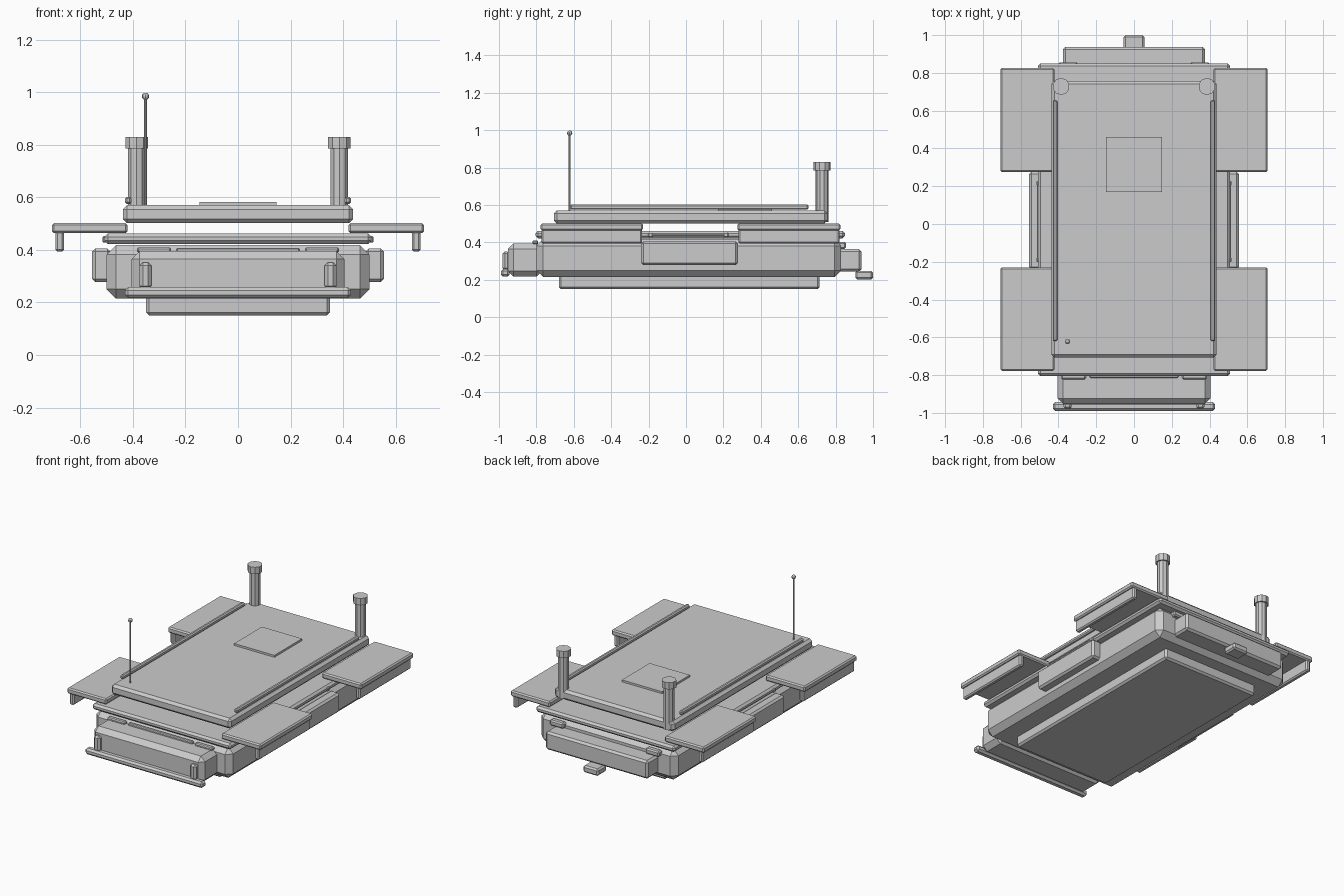
import bpy, bmesh
from mathutils import Matrix, Vector

if "Cube" in bpy.data.objects:
    bpy.data.objects.remove(bpy.data.objects["Cube"])


def finish(name, bm, bevel=0.0):
    if bevel:
        bmesh.ops.bevel(bm, geom=list(bm.edges), offset=bevel, segments=1,
                        affect='EDGES', clamp_overlap=True)
    mesh = bpy.data.meshes.new(name)
    bm.to_mesh(mesh)
    bm.free()
    obj = bpy.data.objects.new(name, mesh)
    bpy.context.collection.objects.link(obj)
    return obj


def box(name, x, y, z, bevel=0.01):
    """Chamfered box given as (min, max) ranges."""
    bm = bmesh.new()
    size = Vector([r[1] - r[0] for r in (x, y, z)])
    mid = Vector([(r[1] + r[0]) / 2 for r in (x, y, z)])
    bmesh.ops.create_cube(bm, size=1,
                          matrix=Matrix.Translation(mid) @ Matrix.Diagonal((*size, 1)))
    return finish(name, bm, bevel)


def pair(name, x, y, z, bevel=0.01):
    box(name + "_right", x, y, z, bevel)
    box(name + "_left", (-x[1], -x[0]), y, z, bevel)


def post(name, x, y, z, r, sides):
    bm = bmesh.new()
    bmesh.ops.create_cone(bm, cap_ends=True, segments=sides, radius1=r, radius2=r,
                          depth=z[1] - z[0],
                          matrix=Matrix.Translation((x, y, (z[0] + z[1]) / 2)))
    return finish(name, bm)


# Hull, belly and upper decks
box("belly_plate", (-.35, .35), (-.68, .715), (.15, .23), .012)
box("hull", (-.5, .5), (-.80, .83), (.215, .418), .036)
box("deck_slab", (-.508, .508), (-.805, .85), (.422, .462), .013)
box("roof", (-.438, .438), (-.707, .757), (.502, .57), .016)
box("roof_hatch", (-.147, .147), (.17, .46), (.565, .583), 0)
pair("roof_rail", (.405, .43), (-.62, .655), (.575, .602), .007)

# Fenders with hanging outer skirts
for label, y in (("front", (-.777, -.23)), ("rear", (.275, .825))):
    pair(label + "_fender", (.42, .708), y, (.464, .502), .008)
    pair(label + "_skirt", (.662, .694), (y[0] + .005, y[1] - .005), (.393, .472), .008)

# Side lockers and grab rails
pair("side_locker", (.485, .555), (-.24, .277), (.278, .405), .012)
pair("grab_rail", (.502, .514), (-.2, .225), (.434, .446), .003)
for label, y in (("front", -.19), ("rear", .215)):
    pair(label + "_rail_mount", (.495, .516), (y - .012, y + .012), (.428, .452), .004)

# Nose, vents and bumper
box("nose", (-.405, .405), (-.953, -.77), (.217, .395), .03)
box("nose_vent", (-.235, .235), (-.815, -.79), (.39, .408), .005)
pair("headlamp_strip", (.255, .385), (-.822, -.79), (.39, .41), .006)
box("front_bumper", (-.43, .43), (-.99, -.943), (.217, .258), .012)
pair("bumper_guard", (.33, .374), (-.98, -.943), (.25, .352), .012)

# Rear box, lamps and hitch
box("rear_box", (-.375, .375), (.81, .938), (.244, .364), .013)
pair("rear_lamp", (.30, .40), (.815, .856), (.366, .402), .008)
box("hitch", (-.055, .055), (.905, 1.0), (.202, .248), .01)

# Exhaust stacks
for label, x in (("left", -.386), ("right", .386)):
    post("stack_" + label, x, .728, (.51, .79), .035, 10)
    post("stack_cap_" + label, x, .728, (.785, .83), .045, 10)

# Antenna
post("antenna", -.352, -.622, (.565, .98), .005, 8)
bm = bmesh.new()
bmesh.ops.create_uvsphere(bm, u_segments=8, v_segments=6, radius=.014,
                          matrix=Matrix.Translation((-.352, -.622, .984)))
finish("antenna_tip", bm)
